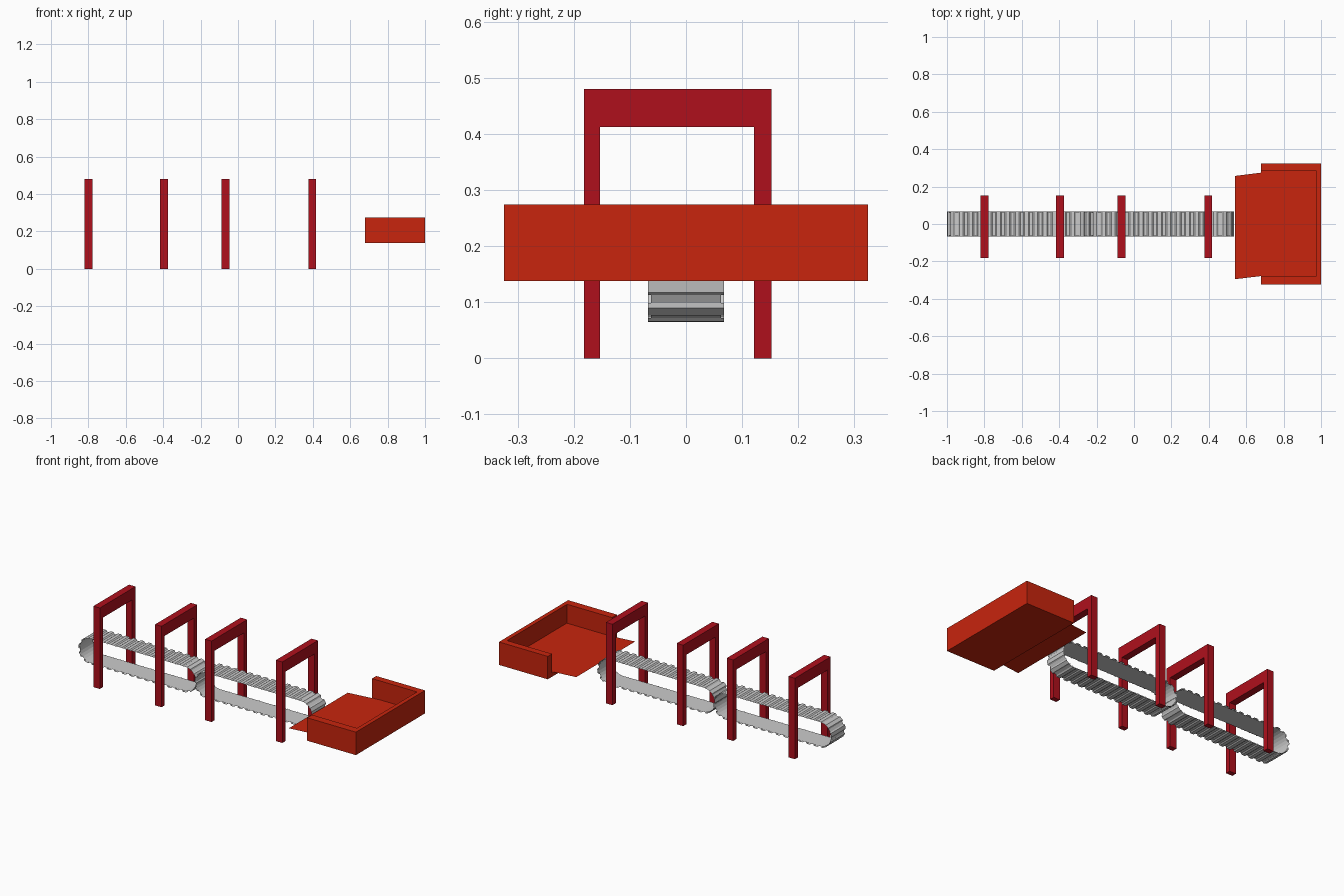
import bpy, bmesh, math
from mathutils import Vector

if "Cube" in bpy.data.objects:
    bpy.data.objects.remove(bpy.data.objects["Cube"])


def material(name, color):
    m = bpy.data.materials.new(name)
    m.diffuse_color = color
    m.use_nodes = True
    m.node_tree.nodes["Principled BSDF"].inputs["Base Color"].default_value = m.diffuse_color
    return m


RED = material("dark_red", (0.43, 0.005, 0.012, 1))
ORANGE = material("orange_red", (0.58, 0.018, 0.004, 1))


def finish(name, bm, mat=None, recalc=True):
    if recalc:
        bmesh.ops.recalc_face_normals(bm, faces=bm.faces[:])
    me = bpy.data.meshes.new(name)
    bm.to_mesh(me)
    bm.free()
    ob = bpy.data.objects.new(name, me)
    bpy.context.collection.objects.link(ob)
    if mat:
        me.materials.append(mat)
    return ob


def prism(name, points, extrude, mat):
    bm = bmesh.new()
    f = bm.faces.new([bm.verts.new(p) for p in points])
    if extrude:
        r = bmesh.ops.extrude_face_region(bm, geom=[f], use_keep_orig=True)
        vs = [g for g in r["geom"] if isinstance(g, bmesh.types.BMVert)]
        bmesh.ops.translate(bm, verts=vs, vec=extrude)
    return finish(name, bm, mat)


# Conveyor belts: open stadium loops with raised cross slats
R, RIB, CZ = 0.0715, 0.0055, 0.142


def belt(name, x0, x1, links=34):
    a, b = x0 + R + RIB, x1 - R - RIB
    straight, arc = b - a, math.pi * R
    total = 2 * (straight + arc)

    def at(s, h):
        s %= total
        flip = s >= total / 2
        s -= total / 2 if flip else 0
        if s < straight:
            x, t = a + s, math.pi / 2
        else:
            x, t = b, math.pi / 2 - (s - straight) / R
        dx = x - (a + b) / 2 + (R + h) * math.cos(t)
        dz = (R + h) * math.sin(t)
        k = -1 if flip else 1
        return Vector(((a + b) / 2 + k * dx, 0, CZ + k * dz))

    def strip(bm, pts, w, closed=False):
        rows = [[bm.verts.new((p.x, y, p.z)) for y in (-w, w)] for p in pts]
        for i in range(len(rows) if closed else len(rows) - 1):
            p, q = rows[i], rows[(i + 1) % len(rows)]
            bm.faces.new((p[0], q[0], q[1], p[1]))

    pitch = total / links
    bm = bmesh.new()
    strip(bm, [at(i * pitch / 3, 0) for i in range(links * 3)], 0.062, True)
    finish(name + "_band", bm, recalc=False)
    bm = bmesh.new()
    for i in range(links):
        c = i * pitch
        strip(bm, [at(c + u * pitch, h) for u, h in
                   ((-0.34, 0.0005), (-0.2, RIB), (0.2, RIB), (0.34, 0.0005))], 0.068)
    finish(name + "_slats", bm, recalc=False)


belt("rear_belt", -1.0, -0.226)
belt("front_belt", -0.238, 0.535)

# Arches straddling the belts
for i, x in enumerate((-0.80, -0.395, -0.067, 0.397)):
    outline = [(-0.182, 0), (-0.153, 0), (-0.153, 0.412), (0.121, 0.412),
               (0.121, 0), (0.152, 0), (0.152, 0.48), (-0.182, 0.48)]
    prism(f"arch_{i + 1}", [(x - 0.021, y, z) for y, z in outline], (0.042, 0, 0), RED)

# Collecting tray: U-shaped wall, floor and thin infeed lip
wall = [(0.68, -0.324), (1.0, -0.324), (1.0, 0.324), (0.68, 0.324),
        (0.68, 0.284), (0.975, 0.284), (0.975, -0.278), (0.68, -0.278)]
prism("tray_wall", [(x, y, 0.138) for x, y in wall], (0, 0, 0.136), ORANGE)
floor = [(0.68, -0.278), (0.975, -0.278), (0.975, 0.284), (0.68, 0.284)]
prism("tray_floor", [(x, y, 0.138) for x, y in floor], (0, 0, 0.022), ORANGE)
lip = [(0.54, -0.295), (0.70, -0.276), (0.975, -0.276), (0.975, 0.282),
       (0.74, 0.282), (0.54, 0.257)]
prism("tray_lip", [(x, y, 0.163) for x, y in lip], None, ORANGE)
